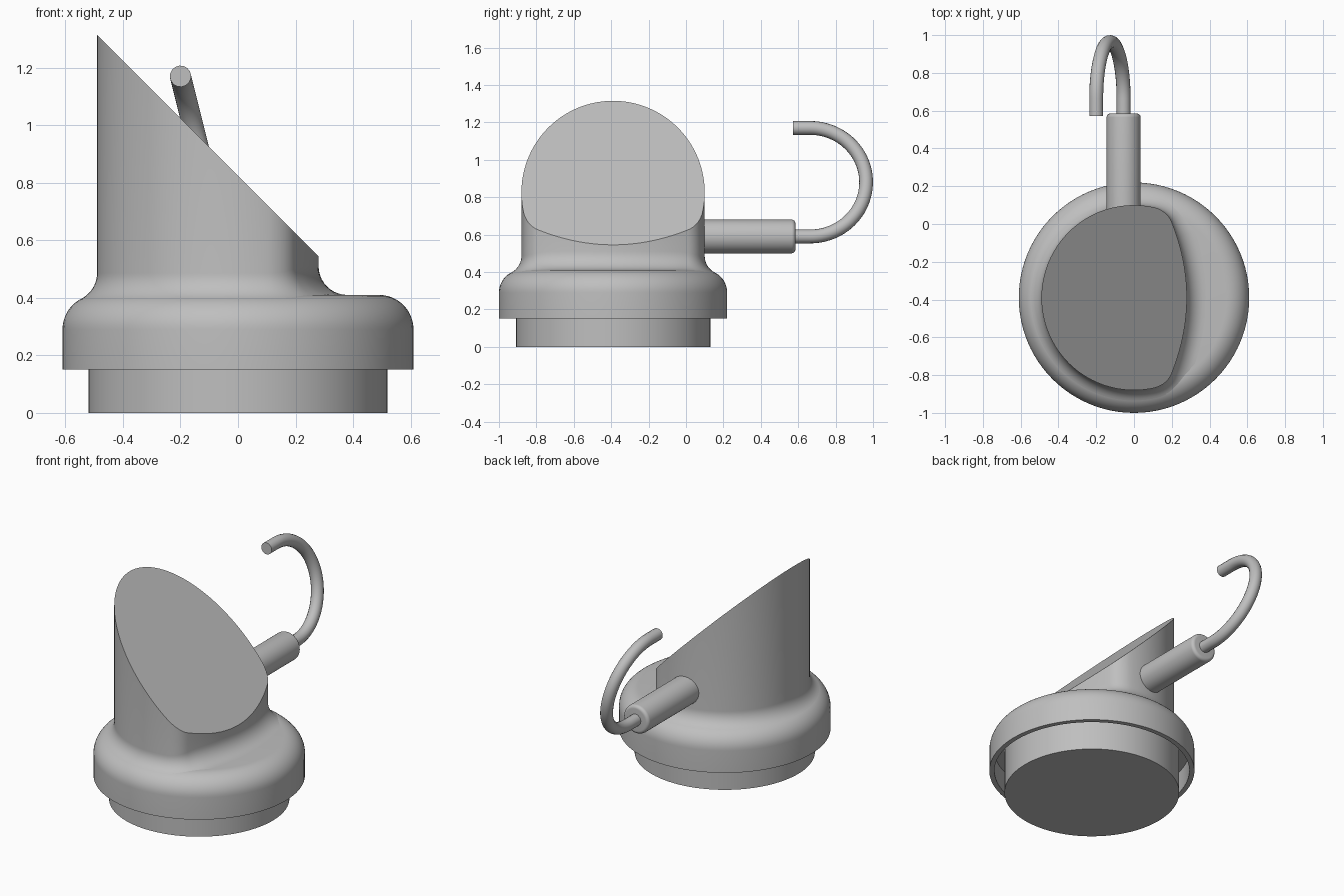
import bpy, bmesh
from math import pi, sin, cos, atan2, sqrt, radians
from mathutils import Vector, Matrix

if "Cube" in bpy.data.objects:
    bpy.data.objects.remove(bpy.data.objects["Cube"], do_unlink=True)

GREY = (0.52, 0.52, 0.52, 1)
grey = bpy.data.materials.new("plain grey")
grey.use_nodes = True
grey.diffuse_color = GREY
grey.node_tree.nodes["Principled BSDF"].inputs["Base Color"].default_value = GREY

AXIS_Y = -0.39      # body axis
TOWER_R = 0.49
COLLAR_TOP = 0.41
ROUND = 0.12        # collar shoulder radius
FLARE = 0.10        # concave blend at the tower foot


def finish(obj):
    obj.data.materials.clear()
    obj.data.materials.append(grey)
    bpy.ops.object.select_all(action='DESELECT')
    obj.select_set(True)
    bpy.context.view_layer.objects.active = obj
    if obj.type == 'CURVE':
        bpy.ops.object.convert(target='MESH')
        obj = bpy.context.object
    bpy.ops.object.shade_smooth_by_angle(angle=radians(35))


def add_mesh(name, bm, matrix):
    bmesh.ops.recalc_face_normals(bm, faces=bm.faces)
    bm.transform(matrix)
    mesh = bpy.data.meshes.new(name)
    bm.to_mesh(mesh)
    bm.free()
    obj = bpy.data.objects.new(name, mesh)
    bpy.context.collection.objects.link(obj)
    finish(obj)


def lathe(name, profile, matrix, steps=96):
    """Spin a (radius, height) profile about local z."""
    bm = bmesh.new()
    verts = [bm.verts.new((r, 0, z)) for r, z in profile]
    edges = [bm.edges.new(pair) for pair in zip(verts, verts[1:])]
    bmesh.ops.spin(bm, geom=verts + edges, cent=(0, 0, 0), axis=(0, 0, 1),
                   angle=2 * pi, steps=steps)
    bmesh.ops.remove_doubles(bm, verts=bm.verts, dist=1e-4)
    add_mesh(name, bm, matrix)


def arc(cx, cz, radius, start, end, n):
    """Points on an arc, angles in degrees."""
    angles = [radians(start + (end - start) * i / n) for i in range(n + 1)]
    return [(cx + radius * cos(a), cz + radius * sin(a)) for a in angles]


body = Matrix.Translation((0, AXIS_Y, 0))

# Base plug and hollow collar with a rounded shoulder
lathe("base_plug", [(0, 0), (0.52, 0), (0.52, 0.32), (0, 0.32)], body)
lathe("collar", [(0.50, 0.29), (0.58, 0.29), (0.58, 0.15), (0.61, 0.15)]
      + arc(TOWER_R, COLLAR_TOP - ROUND, ROUND, 0, 90, 12)
      + [(0, COLLAR_TOP)], body)

# Tower section: round back, rounded corners, shallow bowed front
bow = [Vector((0.28 - y * y / 2, y)) for y in [0.4 * i / 10 for i in range(-10, 11)]]
back = [Vector(p) for p in arc(0, 0, TOWER_R, 77, 283, 72)]
corner = Vector((0.178, 0.457))


def blend(a, c, b, n=8):
    ts = [i / n for i in range(1, n)]
    return [a * (1 - t) ** 2 + c * 2 * t * (1 - t) + b * t * t for t in ts]


section = (bow + blend(bow[-1], corner, back[0]) + back
           + blend(back[-1], Vector((corner.x, -corner.y)), bow[0]))


def tower_column(i):
    """Points from the collar up to the slanted cut, at one section point."""
    p = section[i]
    tangent = section[(i + 1) % len(section)] - section[i - 1]
    normal = Vector((tangent.y, -tangent.x)).normalized()
    over = p.length + FLARE - TOWER_R
    rise, sweep = ROUND + FLARE, pi / 2
    if over > 0:
        rise = sqrt((ROUND + FLARE) ** 2 - over ** 2)
        sweep = atan2(rise, over)
    centre_z = COLLAR_TOP - ROUND + rise
    points = []
    for k in range(10, -1, -1):
        a = sweep * k / 10
        q = p + normal * FLARE * (1 - cos(a))
        points.append((q.x, q.y, centre_z - FLARE * sin(a)))
    return points + [(p.x, p.y, 0.825 - p.x)]


bm = bmesh.new()
columns = [[bm.verts.new(c) for c in tower_column(i)] for i in range(len(section))]
for left, right in zip(columns, columns[1:] + columns[:1]):
    for k in range(len(left) - 1):
        bm.faces.new((left[k], right[k], right[k + 1], left[k + 1]))
bm.faces.new([column[-1] for column in columns])
add_mesh("slanted_tower", bm, body)

# Side sleeve, with a softened outer rim
SIDE_X, SIDE_Z = -0.055, 0.59
sideways = Matrix.Translation((SIDE_X, 0, SIDE_Z)) @ Matrix.Rotation(-pi / 2, 4, 'X')
lathe("side_sleeve", [(0, 0), (0.09, 0)] + arc(0.07, 0.565, 0.02, 0, 90, 6)
      + [(0, 0.585)], sideways, 48)

# Bent wire hook, leaning slightly to one side
start = Vector((SIDE_X, 0, SIDE_Z))
end = Vector((-0.2, 0, 1.17))
middle, half = (start + end) / 2, (end - start) / 2
BEND_Y = 0.664
path = [start + Vector((0, 0.56, 0))]
for i in range(49):
    a = pi * i / 48
    path.append(middle - half * cos(a) + Vector((0, BEND_Y + half.length * sin(a), 0)))
path.append(end + Vector((0, 0.572, 0)))

curve = bpy.data.curves.new("wire_hook", 'CURVE')
curve.dimensions = '3D'
curve.bevel_depth = 0.037
curve.bevel_resolution = 6
curve.use_fill_caps = True
spline = curve.splines.new('POLY')
spline.points.add(len(path) - 1)
for point, co in zip(spline.points, path):
    point.co = (*co, 1)
hook = bpy.data.objects.new("wire_hook", curve)
bpy.context.collection.objects.link(hook)
finish(hook)
